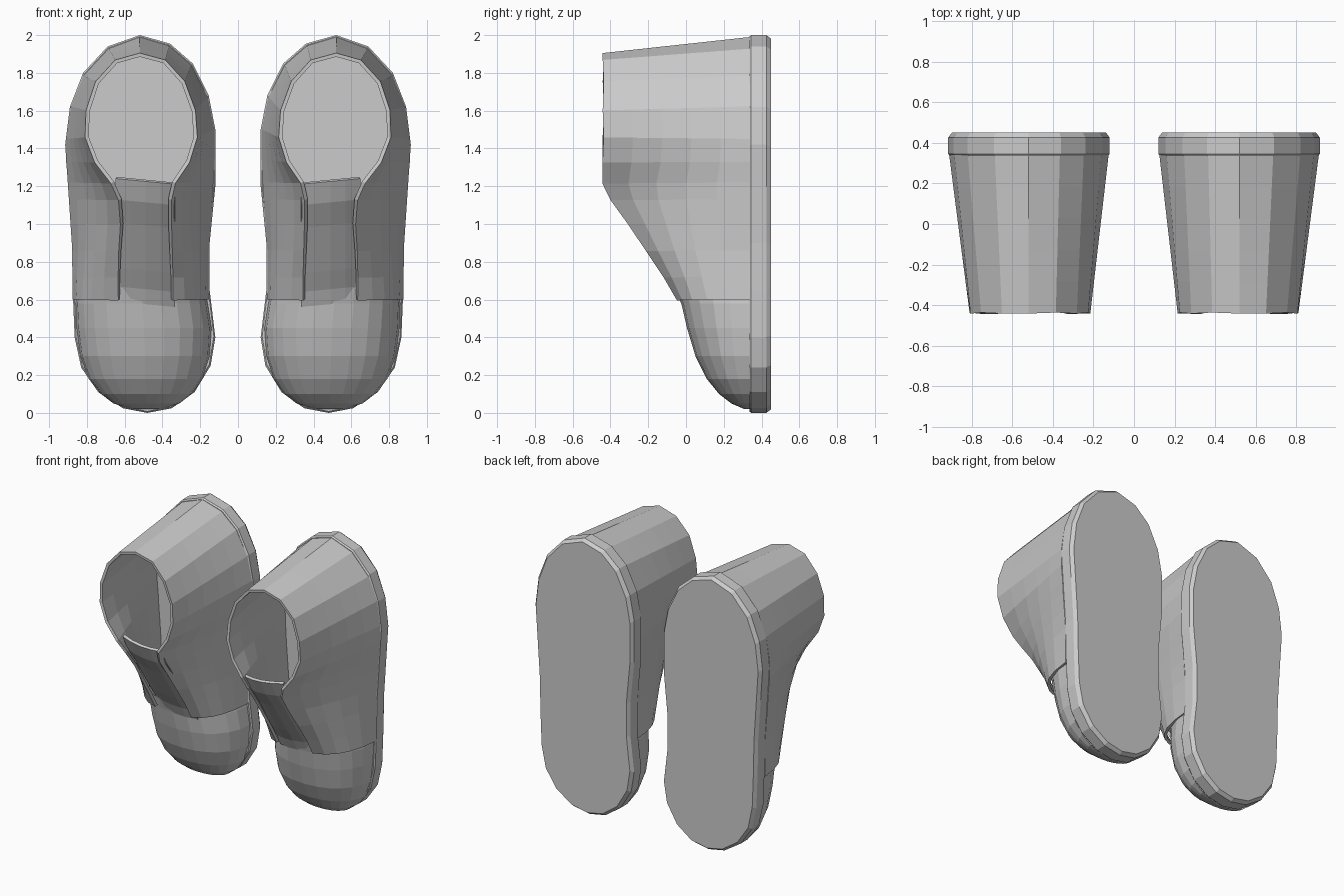
import bpy, bmesh, math
from mathutils import Vector

if "Cube" in bpy.data.objects:
    bpy.data.objects.remove(bpy.data.objects["Cube"])


def loft(name, rows, closed=False, caps=False, thickness=0.0):
    """Skin rows of points into a flat-shaded mesh, mirrored into a pair."""
    bm = bmesh.new()
    grid = [[bm.verts.new(p) for p in row] for row in rows]
    n = len(rows[0])
    for a, b in zip(grid, grid[1:]):
        for i in range(n if closed else n - 1):
            j = (i + 1) % n
            bm.faces.new((a[i], a[j], b[j], b[i]))
    if caps:
        bm.faces.new(grid[0])
        bm.faces.new(grid[-1])
    bmesh.ops.recalc_face_normals(bm, faces=bm.faces)
    me = bpy.data.meshes.new(name)
    bm.to_mesh(me)
    bm.free()
    ob = bpy.data.objects.new(name, me)
    bpy.context.collection.objects.link(ob)
    if thickness:
        s = ob.modifiers.new("thickness", 'SOLIDIFY')
        s.thickness = thickness
        s.offset = 0
    m = ob.modifiers.new("pair", 'MIRROR')
    m.use_axis[0] = True
    m.use_mirror_merge = False
    return ob


# Sole: outline (x, z) stacked along y with a softened outer edge
outline = [(.48, 0), (.61, .025), (.74, .11), (.83, .24), (.865, .4), (.875, .65),
           (.88, .9), (.90, 1.2), (.915, 1.42), (.89, 1.62), (.82, 1.8), (.69, 1.94),
           (.52, 2.0), (.36, 1.955), (.24, 1.85), (.155, 1.68), (.12, 1.5), (.12, 1.2),
           (.15, .9), (.15, .65), (.12, .4), (.145, .25), (.23, .11), (.35, .025)]


def sole_ring(y, inset):
    return [(.51 + (x - .51) * (1 - inset / .4), y, 1 + (z - 1) * (1 - inset))
            for x, z in outline]


loft("sole", [sole_ring(.335, .008), sole_ring(.345, 0), sole_ring(.425, 0),
              sole_ring(.45, .018)], closed=True, caps=True)

# Side and heel panel: sole edge (x, z) paired with throat/collar edge (x, y, z)
panel = [
    ((.865, .60), (.63, -.04, .60)), ((.865, .72), (.63, -.11, .72)),
    ((.865, .86), (.625, -.205, .86)), ((.875, 1.0), (.615, -.30, 1.0)),
    ((.885, 1.13), (.625, -.395, 1.13)), ((.89, 1.22), (.665, -.44, 1.22)),
    ((.90, 1.33), (.75, -.44, 1.33)), ((.90, 1.45), (.80, -.435, 1.46)),
    ((.875, 1.62), (.795, -.44, 1.60)), ((.81, 1.78), (.745, -.435, 1.75)),
    ((.68, 1.92), (.645, -.44, 1.86)), ((.52, 1.98), (.52, -.44, 1.895)),
    ((.37, 1.935), (.39, -.435, 1.86)), ((.255, 1.835), (.29, -.44, 1.75)),
    ((.17, 1.67), (.235, -.435, 1.60)), ((.135, 1.5), (.225, -.44, 1.46)),
    ((.135, 1.35), (.265, -.44, 1.33)), ((.14, 1.22), (.34, -.44, 1.22)),
    ((.145, 1.13), (.36, -.395, 1.13)), ((.155, 1.0), (.36, -.30, 1.0)),
    ((.165, .86), (.355, -.205, .86)), ((.165, .72), (.35, -.11, .72)),
    ((.165, .60), (.35, -.04, .60))]
rows = []
for (lx, lz), (ux, uy, uz) in panel:
    low, up = Vector((lx, .34, lz)), Vector((ux, uy, uz))
    mid = (low + up) / 2
    corner = Vector((lx, uy, mid.z))
    bulge = .8 * max(0, min(1, (1.35 - uz) / .75))
    ctrl = mid.lerp(corner, bulge)
    rows.append([low * (1 - t) ** 2 + ctrl * 2 * t * (1 - t) + up * t * t
                 for t in (0, .2, .4, .6, .8, 1)])
loft("side_and_heel_panel", rows, thickness=.02)

# Toe cap: arched sections (z, left x, right x, crown y)
sections = [(.02, .41, .56, .31), (.05, .31, .66, .24), (.10, .245, .725, .175),
            (.18, .19, .79, .11), (.30, .15, .835, .05), (.45, .14, .855, .005),
            (.58, .16, .86, -.025), (.66, .18, .85, -.05)]
rows = []
for z, xl, xr, crown in sections:
    row = []
    for i in range(13):
        a = math.pi * i / 12
        c, s = math.cos(a), math.sin(a)
        e = 2 / 2.2
        row.append(((xl + xr) / 2 - math.copysign(abs(c) ** e, c) * (xr - xl) / 2,
                    .34 - (.34 - crown) * s ** e, z))
    rows.append(row)
cap = [(x, y, z) for x, y, z in rows[0]]
tip = [(x, .34, z) for x, y, z in cap]
loft("toe_cap", [tip] + rows)

# Tongue: slightly arched strip running up the throat
rows = []
for z, y in ((.58, -.015), (.66, -.055), (.76, -.125), (.88, -.205),
             (1.0, -.285), (1.12, -.375), (1.23, -.43)):
    rows.append([(.49 + .155 * u, y + .035 * u * u, z + .015 * u)
                 for u in (-1, -.5, 0, .5, 1)])
loft("tongue", rows, thickness=.02)
